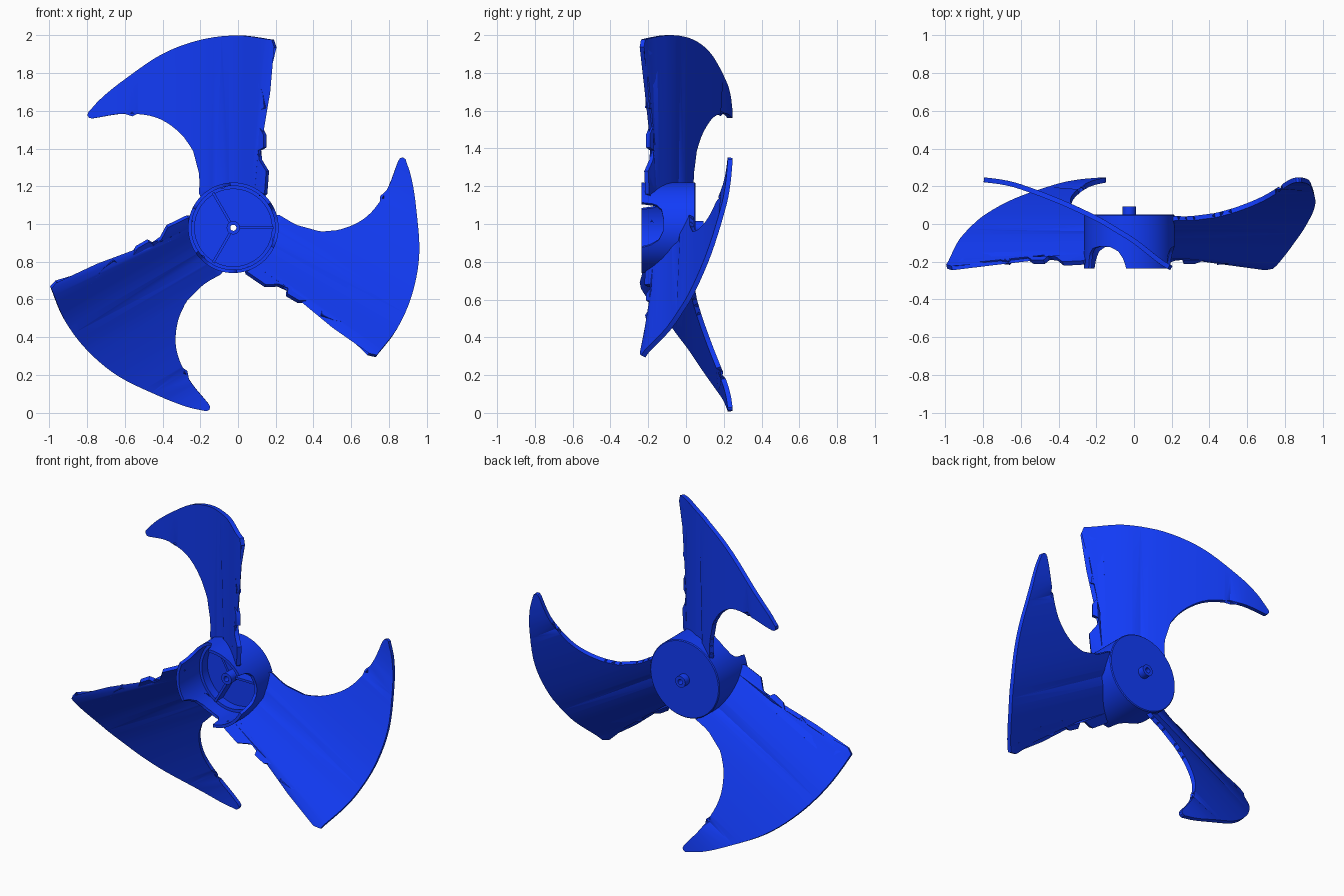
import bpy, bmesh, math
from mathutils import Vector

if "Cube" in bpy.data.objects:
    bpy.data.objects.remove(bpy.data.objects["Cube"])

CX, CZ = -0.025, 0.98          # fan axis, running along y

mat = bpy.data.materials.new("blue_plastic")
mat.diffuse_color = (0.006, 0.045, 0.95, 1)
mat.use_nodes = True
mat.node_tree.nodes["Principled BSDF"].inputs["Base Color"].default_value = mat.diffuse_color


def spline(pts, n=5):
    """Catmull-Rom curve through 2D points."""
    p = [Vector(q) for q in pts]
    p = [2 * p[0] - p[1]] + p + [2 * p[-1] - p[-2]]
    out = []
    for a, b, c, d in zip(p, p[1:], p[2:], p[3:]):
        for i in range(n):
            t = i / n
            out.append(0.5 * (2 * b + (c - a) * t + (2 * a - 5 * b + 4 * c - d) * t * t
                              + (3 * b - a - 3 * c + d) * t ** 3))
    return out + [p[-2]]


def lookup(table, x):
    """Linear interpolation in an ascending table."""
    if x <= table[0][0]:
        return table[0][1]
    for (x0, y0), (x1, y1) in zip(table, table[1:]):
        if x <= x1:
            return y0 + (y1 - y0) * (x - x0) / (x1 - x0)
    return table[-1][1]


def finish(name, bm):
    me = bpy.data.meshes.new(name)
    bm.to_mesh(me)
    bm.free()
    ob = bpy.data.objects.new(name, me)
    bpy.context.collection.objects.link(ob)
    me.materials.append(mat)
    ob.location = (CX, 0, CZ)
    bpy.ops.object.select_all(action='DESELECT')
    ob.select_set(True)
    bpy.context.view_layer.objects.active = ob
    return ob


# Hub: lathed cup, its front rim (None) follows three arched cut-outs
arch = [(0, -0.235), (4, -0.235), (7, -0.19), (14, -0.145), (25, -0.122), (40, -0.118),
        (54, -0.13), (60, -0.155), (63, -0.19), (64, -0.235), (120, -0.235)]
profile = [(0.016, 0.093), (0.035, 0.093), (0.035, 0.05), (0.235, 0.05), (0.24, 0.045),
           (0.24, None), (0.222, None), (0.222, -0.03), (0.205, -0.03), (0.205, 0.025),
           (0.035, 0.025), (0.035, -0.08), (0.016, -0.08)]
bm = bmesh.new()
rings = []
for k in range(180):
    deg = 2 * k
    a = math.radians(deg)
    front = lookup(arch, (deg - 90) % 120)
    rings.append([bm.verts.new((r * math.cos(a), front if y is None else y, r * math.sin(a)))
                  for r, y in profile])
for k in range(180):
    A, B = rings[k], rings[(k + 1) % 180]
    for j in range(len(profile)):
        i = (j + 1) % len(profile)
        bm.faces.new((A[j], A[i], B[i], B[j]))
bmesh.ops.recalc_face_normals(bm, faces=bm.faces)
finish("hub", bm)
bpy.ops.object.shade_smooth_by_angle(angle=math.radians(35))

# Ribs inside the cup
for k in range(3):
    bm = bmesh.new()
    bmesh.ops.create_cube(bm, size=1)
    for v in bm.verts:
        v.co = (0.122 + v.co.x * 0.184, -0.005 + v.co.y * 0.07, v.co.z * 0.014)
    finish(f"hub_rib_{k + 1}", bm).rotation_euler.y = math.radians(120 * k)

# Blade outline seen from the front: root arc, leading edge, rim, notched trailing edge
root = [(CX + 0.23 * math.cos(math.radians(d)), CZ + 0.23 * math.sin(math.radians(d)))
        for d in range(46, 137, 6)]
leading = spline([(-0.2, 1.16), (-0.2, 1.25), (-0.22, 1.36), (-0.3, 1.48), (-0.43, 1.565),
                  (-0.6, 1.585), (-0.77, 1.56)])
tip = [(-0.787, 1.562), (-0.796, 1.573)]
rim = spline([(-0.795, 1.59), (-0.72, 1.67), (-0.6, 1.765), (-0.4, 1.9), (-0.2, 1.975),
              (0, 2.0), (0.185, 1.977)])
trailing = [(0.198, 1.937), (0.092, 1.893), (0.092, 1.81), (0.14, 1.69), (0.15, 1.615),
            (0.113, 1.60), (0.12, 1.515), (0.142, 1.475), (0.142, 1.405), (0.115, 1.39),
            (0.12, 1.34), (0.157, 1.28), (0.148, 1.16)]

# Pitch curve: depth of the blade sheet across its width
pitch = spline([(-0.8, 0.235), (-0.7, 0.222), (-0.6, 0.197), (-0.4, 0.122), (-0.2, 0.03),
                (-0.1, -0.028), (0, -0.09), (0.09, -0.16), (0.145, -0.203), (0.2, -0.235)])

bm = bmesh.new()
outline = [bm.verts.new((p[0] - CX, 0, p[1] - CZ)) for p in root + leading + tip + rim + trailing]
face = bm.faces.new(outline)
bmesh.ops.triangulate(bm, faces=[face])
for i in range(-19, 6):
    bmesh.ops.bisect_plane(bm, geom=bm.verts[:] + bm.edges[:] + bm.faces[:], dist=1e-5,
                           plane_co=(i * 0.04 - CX, 0, 0), plane_no=(1, 0, 0))
for v in bm.verts:
    v.co.y = lookup(pitch, v.co.x + CX)
bmesh.ops.recalc_face_normals(bm, faces=bm.faces)
blade = finish("blade_1", bm)
mod = blade.modifiers.new("thickness", 'SOLIDIFY')
mod.thickness = 0.026
mod.offset = 0
bpy.ops.object.modifier_apply(modifier=mod.name)
bpy.ops.object.shade_smooth_by_angle(angle=math.radians(35))

# Remaining blades
for k in (1, 2):
    copy = blade.copy()
    copy.name = f"blade_{k + 1}"
    copy.rotation_euler.y = math.radians(120 * k)
    bpy.context.collection.objects.link(copy)
